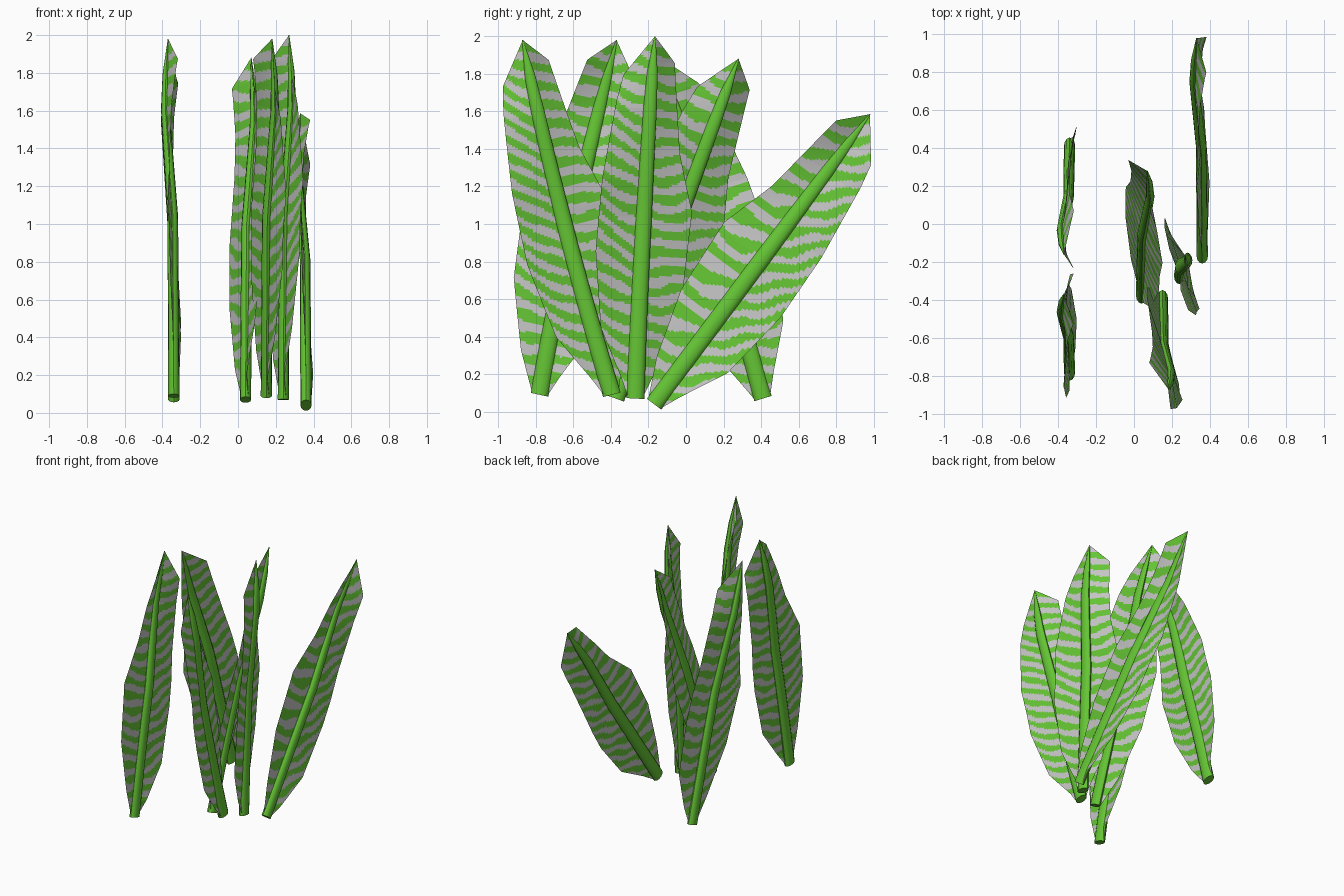
import bpy, math
from mathutils import Vector

if "Cube" in bpy.data.objects:
    bpy.data.objects.remove(bpy.data.objects["Cube"])


def material(name, rgb):
    m = bpy.data.materials.new(name)
    m.diffuse_color = (*rgb, 1)
    m.use_nodes = True
    m.node_tree.nodes["Principled BSDF"].inputs["Base Color"].default_value = m.diffuse_color
    return m


GREEN = material("leaf green", (0.13, 0.56, 0.035))
GREY = material("stripe grey", (0.56, 0.56, 0.56))

# Half outlines of a blade: (fraction along rib, half width, sideways warp)
NOTCHED = [(0, .04, 0), (.11, .14, .0), (.3, .25, -.015), (.52, .28, -.025),
           (.68, .19, .01), (.93, .125, .06), (1, 0, 0)]
BROAD = [(0, .04, 0), (.06, .09, .03), (.19, .215, .04), (.4, .265, .02),
         (.6, .25, .01), (.82, .195, .05), (.89, .166, .065), (1, 0, 0)]
# Midrib: (fraction, radius, sideways bow)
RIB = [(0, .048, 0), (.5, .045, -.005), (.8, .037, -.045), (.9, .028, -.042), (1, .003, -.03)]


def sample(profile, t):
    for a, b in zip(profile, profile[1:]):
        if t <= b[0]:
            f = (t - a[0]) / (b[0] - a[0])
            return a[1] + (b[1] - a[1]) * f, a[2] + (b[2] - a[2]) * f
    return profile[-1][1:]


def add_object(name, verts, faces, mats):
    me = bpy.data.meshes.new(name)
    me.from_pydata(verts, [], faces)
    for m in mats:
        me.materials.append(m)
    ob = bpy.data.objects.new(name, me)
    bpy.context.collection.objects.link(ob)
    return ob


def leaf(name, x, base, tip, notch, twist, bend, slant):
    """notch: -1 puts the notched half at -y, +1 at +y."""
    b, e = Vector((x, *base)), Vector((x, *tip))
    d = (e - b).normalized()
    perp = Vector((0, d.z, -d.y))
    across = perp * math.cos(twist) - Vector((math.sin(twist), 0, 0))
    bow = Vector((-notch, 0, 0))

    def rib_at(t):
        return b.lerp(e, t) + perp * bend * 4 * t * (1 - t) + bow * sample(RIB, t)[1]

    # striped blade: two warped halves on a fine grid
    rows, cols = 170, 14
    verts, faces, idx = [], [], []
    for side in (-1, 1):
        profile = NOTCHED if side == notch else BROAD
        start = len(verts)
        for i in range(rows + 1):
            t = i / rows
            w, dx = sample(profile, t)
            for j in range(cols + 1):
                f = j / cols
                verts.append(rib_at(t) + across * (side * w * f) + bow * dx * f)
        for i in range(rows):
            for j in range(cols):
                k = start + i * (cols + 1) + j
                q = (k, k + 1, k + cols + 2, k + cols + 1)
                faces.append(q)
                c = (verts[q[0]] + verts[q[2]]) / 2
                u = (c - rib_at((i + .5) / rows)).dot(perp)
                # wavy bands, almost level
                h = c.z + slant * u - 1.2 * u * u + .012 * math.sin(23 * c.y + 9 * c.z)
                wave = math.sin(2 * math.pi * h / .098) + .25 * math.sin(31 * u + 17 * c.z)
                idx.append(1 if wave > .05 else 0)
    blade = add_object(name + "_blade", verts, faces, [GREEN, GREY])
    blade.data.polygons.foreach_set("material_index", idx)

    # oval tapered midrib
    n, rings = 12, 20
    verts, faces = [], []
    for i in range(rings + 1):
        t = i / rings
        r = sample(RIB, t)[0]
        for j in range(n):
            a = 2 * math.pi * j / n
            verts.append(rib_at(t) + perp * (r * math.cos(a))
                         + Vector((.62 * r * math.sin(a), 0, 0)))
    for i in range(rings):
        for j in range(n):
            k, l = i * n + j, i * n + (j + 1) % n
            faces.append((k, l, l + n, k + n))
    faces += [tuple(range(n))[::-1], tuple(range(rings * n, rings * n + n))]
    rib = add_object(name + "_midrib", verts, faces, [GREEN])
    bpy.context.view_layer.objects.active = rib
    rib.select_set(True)
    bpy.ops.object.shade_smooth_by_angle(angle=math.radians(40))
    rib.select_set(False)


# Six leaves: x, base (y, z), tip (y, z)
leaf("leaf_right", .36, (-.17, .04), (.98, 1.585), -1, 0, 0, .12)
leaf("leaf_upright", .24, (-.27, .07), (-.165, 2.0), 1, .4, -.01, .3)
leaf("leaf_left", .15, (-.395, .09), (-.87, 1.98), 1, .4, -.025, .3)
leaf("leaf_middle", .04, (-.375, .07), (.28, 1.88), 1, .42, -.01, .3)
leaf("leaf_back_left", -.34, (-.78, .09), (-.37, 1.98), -1, 0, -.02, .1)
leaf("leaf_back_right", -.34, (.41, .07), (-.16, 1.90), -1, 0, .02, .1)
